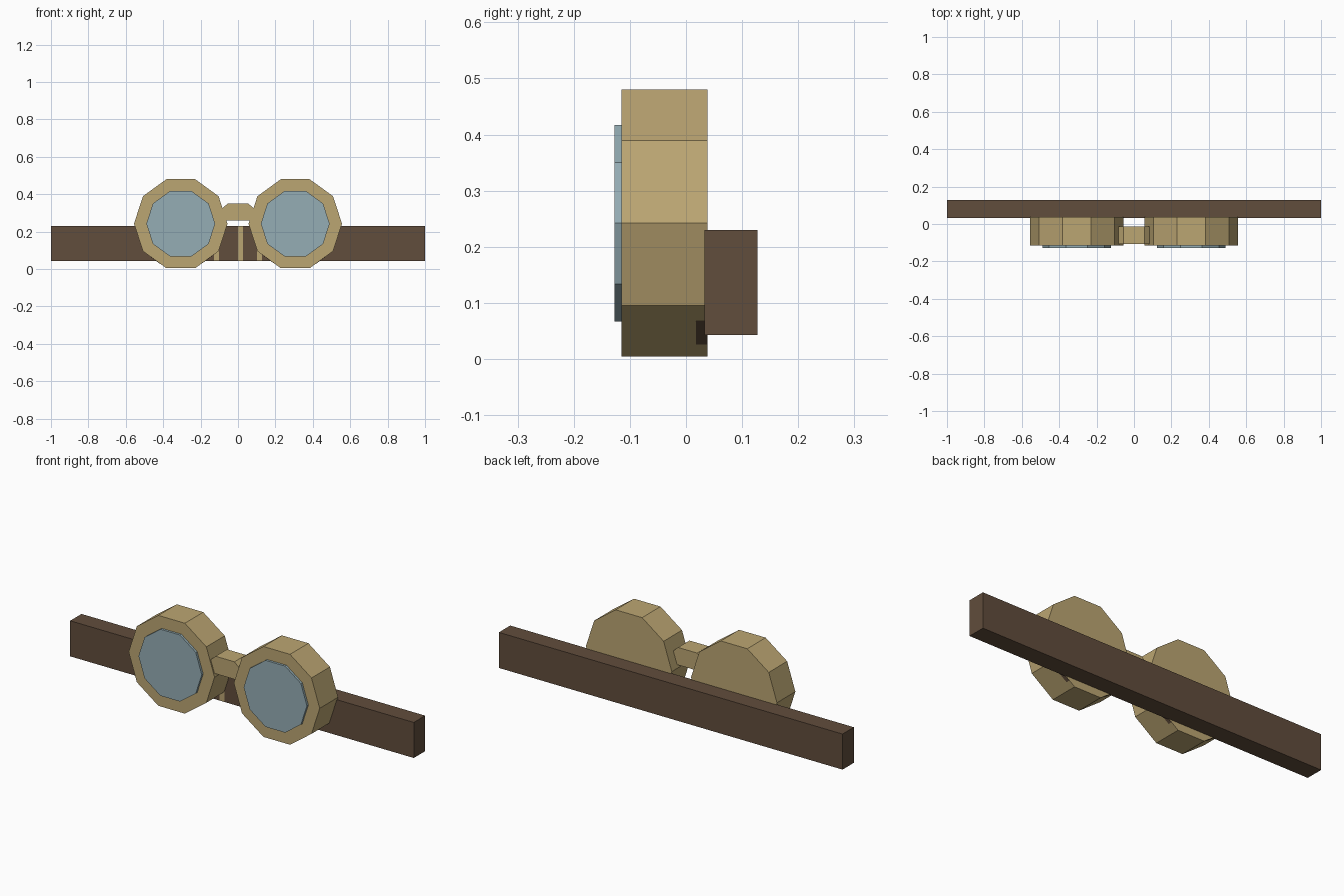
import bpy, bmesh
from math import sin, cos, pi, radians

cube = bpy.data.objects.get("Cube")
if cube:
    bpy.data.objects.remove(cube)


def material(name, r, g, b):
    m = bpy.data.materials.new(name)
    m.use_nodes = True
    m.diffuse_color = (r, g, b, 1)
    m.node_tree.nodes["Principled BSDF"].inputs["Base Color"].default_value = (r, g, b, 1)
    return m


tan = material("tan frame", 0.50, 0.38, 0.17)
brown = material("dark brown strap", 0.12, 0.074, 0.045)
glass = material("blue grey glass", 0.30, 0.42, 0.46)


def prism(name, outline, y0, y1, mat):
    """Extrude an (x, z) outline from y0 back to y1."""
    bm = bmesh.new()
    front = [bm.verts.new((x, y0, z)) for x, z in outline]
    back = [bm.verts.new((x, y1, z)) for x, z in outline]
    bm.faces.new(front)
    bm.faces.new(back[::-1])
    for i in range(len(front)):
        j = (i + 1) % len(front)
        bm.faces.new((front[i], back[i], back[j], front[j]))
    bmesh.ops.recalc_face_normals(bm, faces=bm.faces)
    mesh = bpy.data.meshes.new(name)
    bm.to_mesh(mesh)
    bm.free()
    mesh.materials.append(mat)
    ob = bpy.data.objects.new(name, mesh)
    bpy.context.collection.objects.link(ob)
    return ob


def ring(cx, cz, r, sides=10):
    return [(cx + r * cos(2 * pi * i / sides), cz + r * sin(2 * pi * i / sides))
            for i in range(sides)]


def rect(x0, x1, z0, z1):
    return [(x0, z0), (x1, z0), (x1, z1), (x0, z1)]


EYE_X, EYE_Z, RADIUS = 0.306, 0.242, 0.25

# Head strap
prism("strap", rect(-1, 1, 0.043, 0.23), 0.033, 0.127, brown)

# Eyepieces with raised lenses
for side, s in (("left", 1), ("right", -1)):
    prism(side + "_eyepiece", ring(s * EYE_X, EYE_Z, RADIUS), -0.115, 0.038, tan)
    prism(side + "_lens", ring(s * EYE_X, EYE_Z, 0.184), -0.127, -0.11, glass)
    # Dark marks on the lower slanted sides, by the strap
    for place, angle in (("outer", -54), ("inner", -126)):
        a = radians(angle)
        r = RADIUS * cos(pi / 10)
        pts = [(s * (EYE_X + (r + d) * cos(a) - t * sin(a)),
                EYE_Z + (r + d) * sin(a) + t * cos(a))
               for d, t in ((-0.002, -0.04), (0.001, -0.04), (0.001, 0.03), (-0.002, 0.03))]
        prism(f"{side}_{place}_mark", pts, 0.018, 0.037, brown)
    # Small tan mark on the strap beside the eyepiece
    prism(side + "_strap_mark", rect(s * 0.115 - 0.014, s * 0.115 + 0.014, 0.045, 0.1),
          0.031, 0.036, tan)

# Nose bridge with sloping ends
prism("bridge", [(-0.1, 0.31), (-0.055, 0.35), (0.055, 0.35), (0.1, 0.31),
                 (0.08, 0.258), (-0.08, 0.258)], -0.108, -0.013, tan)

# Centre stripe on the strap
prism("strap_stripe", rect(0.0, 0.026, 0.044, 0.229), 0.031, 0.036, tan)
